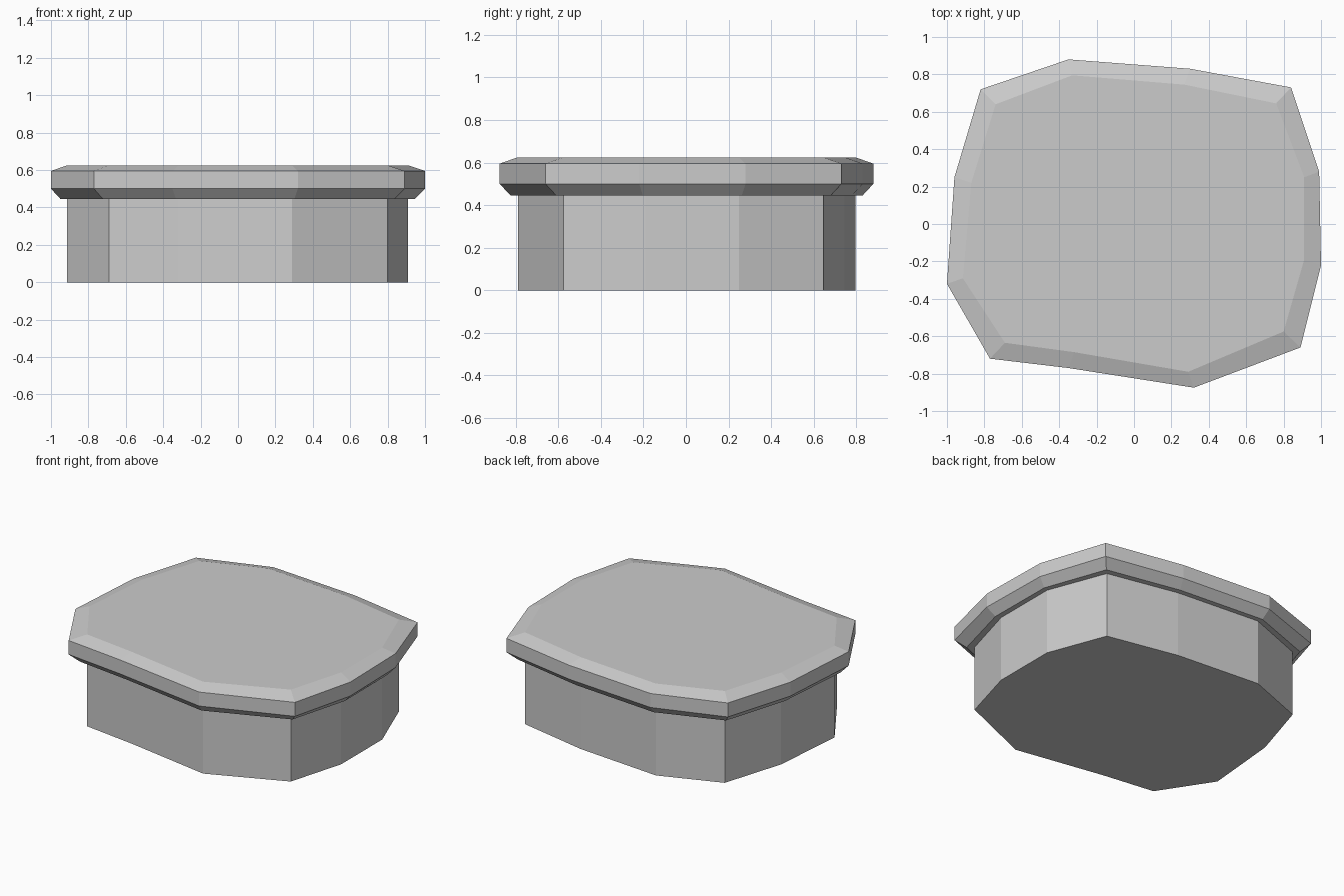
import bpy
import bmesh

cube = bpy.data.objects.get("Cube")
if cube:
    bpy.data.objects.remove(cube, do_unlink=True)

stone = bpy.data.materials.new("grey_stone")
stone.use_nodes = True
colour = (0.6, 0.6, 0.6, 1)
stone.diffuse_color = colour
stone.node_tree.nodes["Principled BSDF"].inputs["Base Color"].default_value = colour

# Irregular twelve-sided outlines of the block and of the overhanging rim
INNER = [(-0.33, 0.795), (0.27, 0.745), (0.76, 0.645), (0.91, 0.25),
         (0.91, -0.19), (0.80, -0.575), (0.29, -0.79), (-0.32, -0.685),
         (-0.69, -0.635), (-0.915, -0.29), (-0.87, 0.22), (-0.74, 0.64)]
OUTER = [(-0.35, 0.88), (0.30, 0.83), (0.84, 0.73), (0.99, 0.28),
         (1.0, -0.22), (0.89, -0.66), (0.32, -0.875), (-0.35, -0.77),
         (-0.77, -0.72), (-1.0, -0.32), (-0.96, 0.25), (-0.82, 0.72)]


def loft(name, rings):
    """Closed solid through rings of (overhang, height)."""
    bm = bmesh.new()
    loops = []
    for overhang, z in rings:
        loops.append([bm.verts.new((a[0] + (b[0] - a[0]) * overhang,
                                    a[1] + (b[1] - a[1]) * overhang, z))
                      for a, b in zip(INNER, OUTER)])
    for low, high in zip(loops, loops[1:]):
        for i in range(len(low)):
            j = (i + 1) % len(low)
            bm.faces.new((low[i], low[j], high[j], high[i]))
    bm.faces.new(loops[0])
    bm.faces.new(loops[-1])
    bmesh.ops.recalc_face_normals(bm, faces=bm.faces)
    mesh = bpy.data.meshes.new(name)
    bm.to_mesh(mesh)
    bm.free()
    mesh.materials.append(stone)
    obj = bpy.data.objects.new(name, mesh)
    bpy.context.collection.objects.link(obj)
    return obj


# Straight-sided base and bevelled slab on top
loft("stone_base", [(0, 0), (0, 0.45)])
loft("stone_cap", [(0.4, 0.445), (1, 0.5), (1, 0.595), (0, 0.625)])
